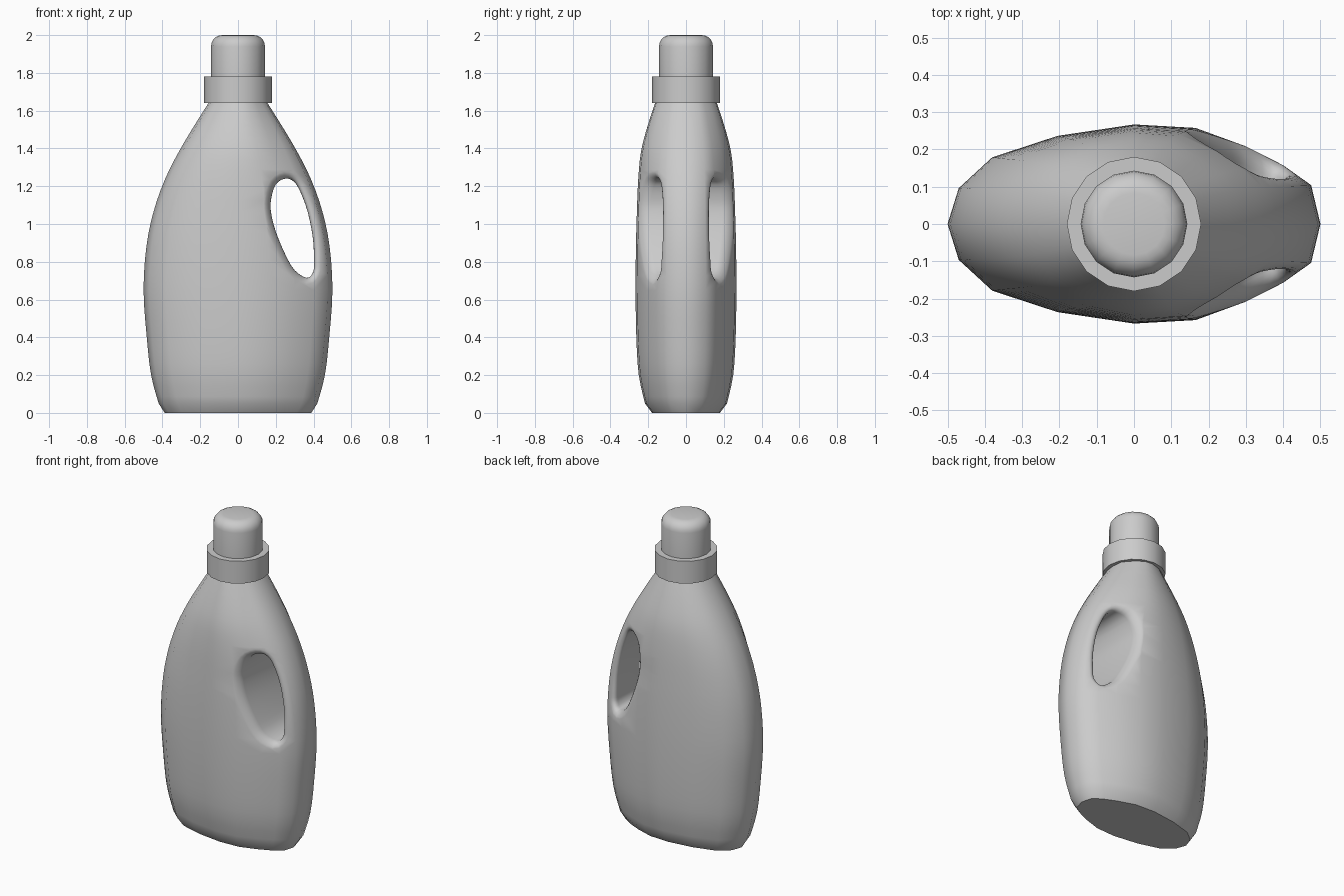
import bpy, bmesh, math
from mathutils import Vector

if "Cube" in bpy.data.objects:
    bpy.data.objects.remove(bpy.data.objects["Cube"])


def make(name, rings):
    """Skin a stack of closed rings and cap both ends."""
    bm = bmesh.new()
    loops = [[bm.verts.new(p) for p in ring] for ring in rings]
    n = len(loops[0])
    for a, b in zip(loops, loops[1:]):
        for i in range(n):
            j = (i + 1) % n
            bm.faces.new((a[i], a[j], b[j], b[i]))
    bm.faces.new(loops[0][::-1])
    bm.faces.new(loops[-1])
    bmesh.ops.recalc_face_normals(bm, faces=bm.faces)
    me = bpy.data.meshes.new(name)
    bm.to_mesh(me)
    bm.free()
    ob = bpy.data.objects.new(name, me)
    bpy.context.collection.objects.link(ob)
    return ob


def smooth(ob, angle):
    bpy.ops.object.select_all(action='DESELECT')
    ob.select_set(True)
    bpy.context.view_layer.objects.active = ob
    bpy.ops.object.shade_smooth_by_angle(angle=math.radians(angle))


def spline(pts, closed, steps):
    """Catmull-Rom refinement of a point list."""
    pts = [Vector(p) for p in pts]
    n, out = len(pts), []
    get = (lambda i: pts[i % n]) if closed else (lambda i: pts[max(0, min(n - 1, i))])
    for i in range(n if closed else n - 1):
        a, b, c, d = (get(i + k) for k in (-1, 0, 1, 2))
        for s in range(steps):
            t = s / steps
            out.append(0.5 * (2 * b + (c - a) * t + (2 * a - 5 * b + 4 * c - d) * t ** 2
                              + (3 * b - a - 3 * c + d) * t ** 3))
    return out if closed else out + [pts[-1]]


def interp(table, x, k):
    """Linear lookup of column k against column 0."""
    for a, b in zip(table, table[1:]):
        if x <= b[0]:
            t = max(0, (x - a[0]) / (b[0] - a[0]))
            return a[k] + (b[k] - a[k]) * t
    return table[-1][k]


# Bottle body: height, half width, half depth
rows = [(0, .388, .18), (.05, .42, .217), (.2, .46, .25), (.4, .483, .263),
        (.65, .5, .267), (.88, .485, .265), (1.066, .447, .26), (1.236, .387, .253),
        (1.385, .312, .238), (1.52, .232, .203), (1.65, .15, .16)]
rows = rows[:1] + spline(rows[1:], False, 3)
half = [(-1, 0), (-.94, .36), (-.76, .67), (-.41, .885), (0, 1),
        (.33, .965), (.6, .78), (.8, .59), (.95, .39), (1, 0)]
section = half + [(u, -v) for u, v in half[-2:0:-1]]
body = make("bottle_body", [[(u * r[1], v * r[2], r[0]) for u, v in section] for r in rows])


def surface_y(x, z):
    return interp(half, x / interp(rows, z, 1), 1) * interp(rows, z, 2)


# Handle opening cutter, flared so the lip of the hole is rounded
hole = spline([(.25, 1.24), (.20, 1.21), (.175, 1.13), (.175, 1.06), (.20, .96),
               (.25, .84), (.30, .755), (.365, .715), (.397, .745), (.402, .80),
               (.397, .92), (.37, 1.06), (.33, 1.17), (.295, 1.225)], True, 3)
n = len(hole)
normals = []
for i in range(n):
    t = (hole[(i + 1) % n] - hole[i - 1]).normalized()
    normals.append(Vector((-t.y, t.x)) * -1)
lip = .052
flare = []
for k in range(7):
    a = math.radians(15 * k)
    ring = []
    for p, nm in zip(hole, normals):
        q = p + nm * lip * (1 - math.cos(a))
        ring.append((q.x, surface_y(q.x, q.y) - lip * (1 - math.sin(a)) + .003, q.y))
    flare.append(ring)
flare.append([(x, .4, z) for x, y, z in flare[-1]])
back = [[(x, -y, z) for x, y, z in ring] for ring in reversed(flare)]
cutter = make("handle_cutter", back + flare)
cutter.hide_render = True

cut = body.modifiers.new("handle_hole", 'BOOLEAN')
cut.operation = 'DIFFERENCE'
cut.solver = 'EXACT'
cut.object = cutter
bpy.context.view_layer.objects.active = body
bpy.ops.object.modifier_apply(modifier=cut.name)
bpy.data.objects.remove(cutter)
smooth(body, 50)


# Collar and rounded cap, both 16-sided
def lathe(name, profile):
    return make(name, [[(r * math.cos(i * math.pi / 8), r * math.sin(i * math.pi / 8), z)
                        for i in range(16)] for r, z in profile])


smooth(lathe("neck_collar", [(.18, 1.64), (.18, 1.78)]), 30)
dome = [(.083 + .06 * math.cos(math.radians(a)), 1.94 + .06 * math.sin(math.radians(a)))
        for a in range(0, 91, 18)]
smooth(lathe("cap", [(.143, 1.77)] + dome), 30)
